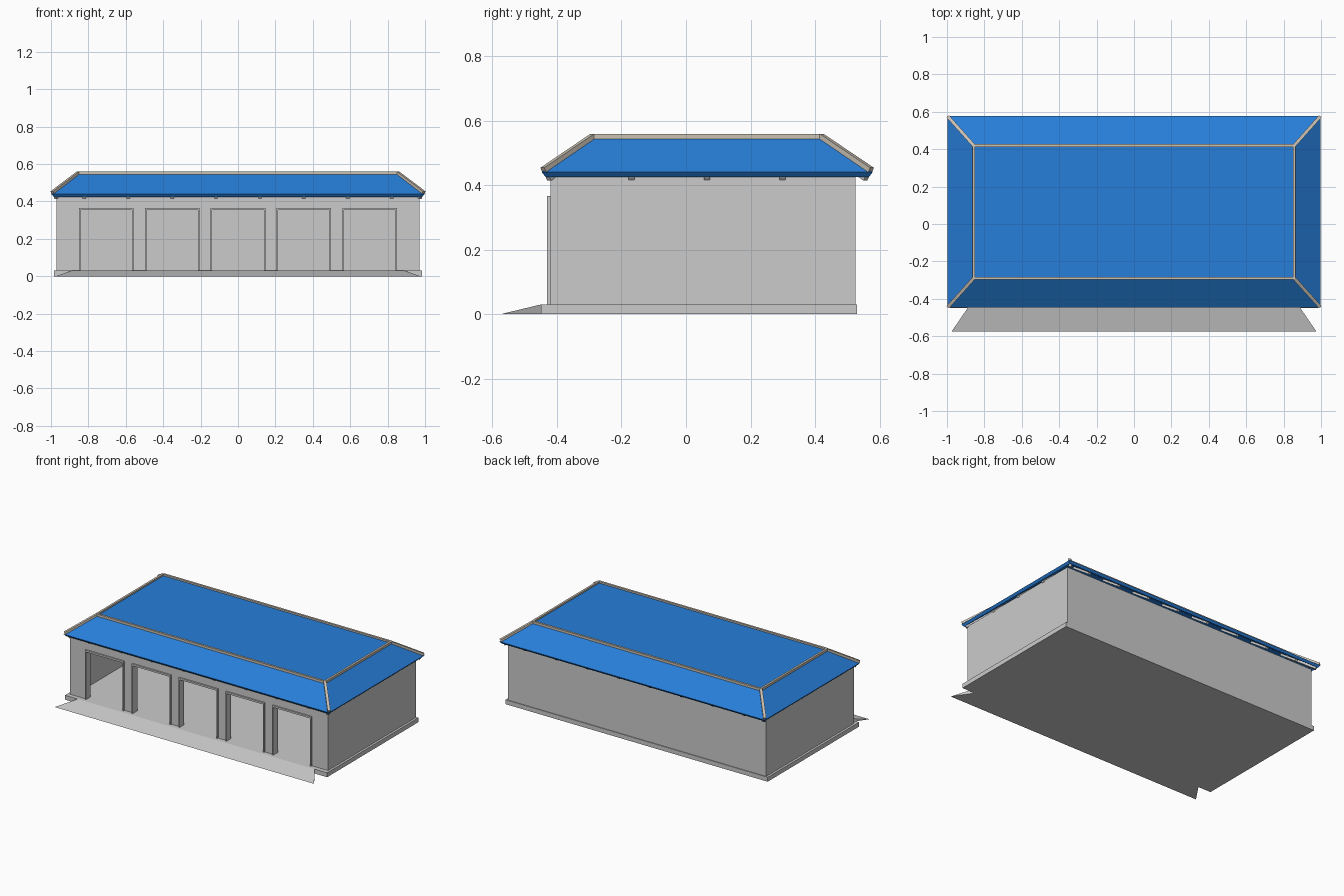
import bpy, bmesh
from mathutils import Vector

cube = bpy.data.objects.get("Cube")
if cube:
    bpy.data.objects.remove(cube, do_unlink=True)


def material(name, rgb):
    m = bpy.data.materials.new(name)
    m.use_nodes = True
    m.diffuse_color = (*rgb, 1)
    bsdf = m.node_tree.nodes["Principled BSDF"]
    bsdf.inputs["Base Color"].default_value = (*rgb, 1)
    bsdf.inputs["Roughness"].default_value = 0.8
    return m


GREY = material("concrete grey", (0.6, 0.6, 0.6))
BLUE = material("roof blue", (0.02, 0.21, 0.7))
BEIGE = material("trim beige", (0.6, 0.54, 0.46))


def finish(name, bm, mat):
    bmesh.ops.recalc_face_normals(bm, faces=bm.faces)
    mesh = bpy.data.meshes.new(name)
    bm.to_mesh(mesh)
    bm.free()
    mesh.materials.append(mat)
    obj = bpy.data.objects.new(name, mesh)
    bpy.context.collection.objects.link(obj)
    return obj


def prism(name, points, push, mat):
    """Extrude a flat outline along a vector."""
    bm = bmesh.new()
    face = bm.faces.new([bm.verts.new(p) for p in points])
    out = bmesh.ops.extrude_face_region(bm, geom=[face], use_keep_orig=True)
    verts = [g for g in out["geom"] if isinstance(g, bmesh.types.BMVert)]
    bmesh.ops.translate(bm, verts=verts, vec=push)
    return finish(name, bm, mat)


def beam(name, a, b, width, height, mat):
    """Square bar between two points, hanging below the line a-b."""
    a, b = Vector(a), Vector(b)
    along = (b - a).normalized()
    side = along.cross(Vector((0, 0, 1))).normalized() * width / 2
    down = along.cross(side).normalized() * height
    if down.z > 0:
        down = -down
    return prism(name, [a - side, a + side, a + side + down, a - side + down], b - a, mat)


def rect(hx, y0, y1, z):
    return [(-hx, y0, z), (hx, y0, z), (hx, y1, z), (-hx, y1, z)]


# Floor slab and flared entrance ramp
FLOOR, FRONT, BACK, WALL_X, WALL_TOP = 0.03, -0.42, 0.525, 0.97, 0.425
prism("floor_slab", rect(0.985, -0.45, 0.53, 0), (0, 0, FLOOR), GREY)

bm = bmesh.new()
low = [bm.verts.new(p) for p in ((-0.975, -0.575, 0), (0.975, -0.575, 0), (0.89, -0.45, 0), (-0.89, -0.45, 0))]
top = [bm.verts.new((s * 0.89, -0.45, FLOOR)) for s in (-1, 1)]
for f in ((low[0], low[1], top[1], top[0]), low, (low[1], low[2], top[1]),
          (low[0], top[0], low[3]), (low[2], low[3], top[0], top[1])):
    bm.faces.new(f)
finish("entrance_ramp", bm, GREY)

# Back and side walls as one U-shaped plan
T = 0.03
ix = WALL_X - T
plan = [(-WALL_X, FRONT + T), (-WALL_X, BACK), (WALL_X, BACK), (WALL_X, FRONT + T),
        (ix, FRONT + T), (ix, BACK - T), (-ix, BACK - T), (-ix, FRONT + T)]
prism("back_and_side_walls", [(x, y, FLOOR) for x, y in plan], (0, 0, WALL_TOP - FLOOR), GREY)

# Front wall with five open bays, each with a thin projecting frame
BAYS = [i * 0.352 for i in range(-2, 3)]
HALF, DOOR_TOP, RIM = 0.142, 0.358, 0.008
outline = [(-WALL_X, WALL_TOP), (-WALL_X, FLOOR)]
for x in BAYS:
    outline += [(x - HALF, FLOOR), (x - HALF, DOOR_TOP), (x + HALF, DOOR_TOP), (x + HALF, FLOOR)]
outline += [(WALL_X, FLOOR), (WALL_X, WALL_TOP)]
prism("front_wall", [(x, FRONT, z) for x, z in outline], (0, T, 0), GREY)

for i, x in enumerate(BAYS):
    o, n = HALF + RIM / 2, HALF - RIM / 2
    arch = [(-o, FLOOR), (-o, DOOR_TOP + RIM), (o, DOOR_TOP + RIM), (o, FLOOR),
            (n, FLOOR), (n, DOOR_TOP - RIM / 2), (-n, DOOR_TOP - RIM / 2), (-n, FLOOR)]
    prism(f"bay_frame_{i + 1}", [(x + dx, -0.43, z) for dx, z in arch], (0, 0.05, 0), GREY)

# Hollow hipped roof with a flat top: inner skin, eave edge, outer skin
rings = [rect(0.85, -0.283, 0.412, 0.536), rect(0.985, -0.435, 0.567, 0.425),
         rect(0.998, -0.447, 0.578, 0.44), rect(0.857, -0.29, 0.42, 0.548)]
bm = bmesh.new()
loops = [[bm.verts.new(p) for p in r] for r in rings]
for a, b in zip(loops, loops[1:]):
    for i in range(4):
        j = (i + 1) % 4
        bm.faces.new((a[i], a[j], b[j], b[i]))
bm.faces.new(loops[0])
bm.faces.new(loops[-1])
finish("roof", bm, BLUE)

# Trim along the hips and the edges of the flat top
crown = rect(0.857, -0.29, 0.42, 0.559)
eave = rect(0.996, -0.445, 0.576, 0.454)
for i in range(4):
    beam(f"ridge_trim_{i + 1}", crown[i], crown[(i + 1) % 4], 0.014, 0.016, BEIGE)
    beam(f"hip_trim_{i + 1}", eave[i], crown[i], 0.018, 0.018, BEIGE)

# Rafters under the eaves, following each slope
W, H = 0.018, 0.014
for k in range(8):
    x = (k - 3.5) * 0.235
    beam(f"front_rafter_{k + 1}", (x, -0.43, 0.426), (x, -0.29, 0.528), W, H, GREY)
    beam(f"back_rafter_{k + 1}", (x, 0.562, 0.426), (x, 0.42, 0.528), W, H, GREY)
for s, side in ((1, "left"), (-1, "right")):
    for k in range(3):
        y = 0.065 + (k - 1) * 0.234
        beam(f"{side}_rafter_{k + 1}", (s * 0.98, y, 0.426), (s * 0.857, y, 0.528), W, H, GREY)
inner = rect(0.979, -0.429, 0.561, 0.426)
inner_top = rect(0.857, -0.29, 0.42, 0.526)
for i in range(4):
    beam(f"corner_rafter_{i + 1}", inner[i], inner_top[i], W, H, GREY)
